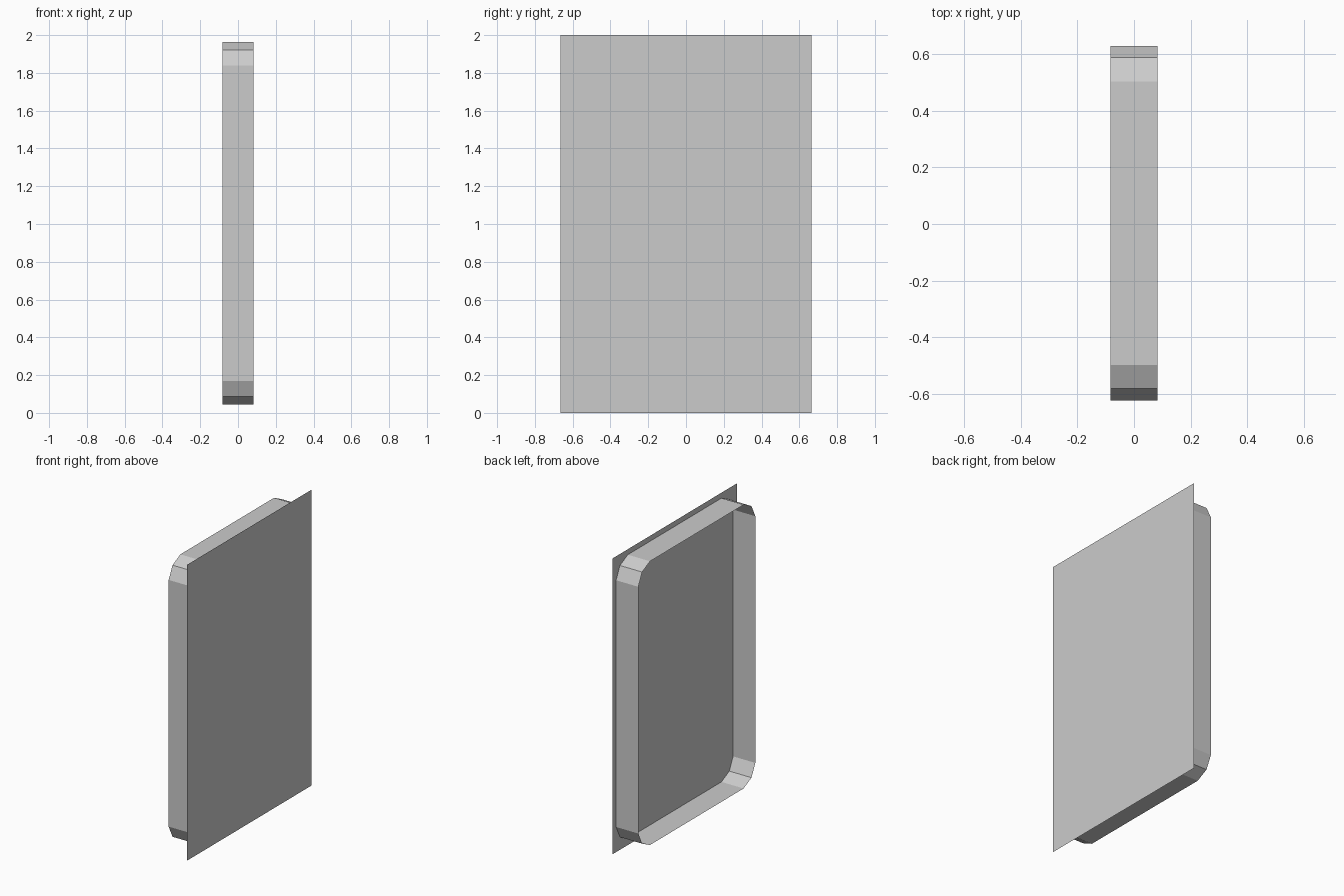
import bpy, bmesh

if "Cube" in bpy.data.objects:
    bpy.data.objects.remove(bpy.data.objects["Cube"])

DEPTH = 0.083                      # half thickness along x


def make_object(name, bm):
    mesh = bpy.data.meshes.new(name)
    bm.to_mesh(mesh)
    bm.free()
    obj = bpy.data.objects.new(name, mesh)
    bpy.context.collection.objects.link(obj)
    return obj


# Flat front panel, single sheet facing +x
bm = bmesh.new()
corners = [(-0.665, 0), (0.665, 0), (0.665, 2), (-0.665, 2)]
bm.faces.new([bm.verts.new((DEPTH, y, z)) for y, z in corners])
make_object("front_panel", bm)

# Open rim band behind the panel: rounded rectangle with two facets per corner
HALF_Y, HALF_Z, CY, CZ = 0.625, 0.959, 0.003, 1.004
corner = [(0, 0.125), (0.041, 0.041), (0.125, 0)]    # insets from the corner
outline = []
for sy, sz in [(1, 1), (-1, 1), (-1, -1), (1, -1)]:
    # reverse the corner where needed so the outline runs counter-clockwise
    points = corner if sy * sz > 0 else corner[::-1]
    outline += [(CY + sy * (HALF_Y - a), CZ + sz * (HALF_Z - b)) for a, b in points]

bm = bmesh.new()
back = [bm.verts.new((-DEPTH, y, z)) for y, z in outline]
front = [bm.verts.new((DEPTH, y, z)) for y, z in outline]
n = len(outline)
for i in range(n):
    j = (i + 1) % n
    bm.faces.new((back[i], back[j], front[j], front[i]))
make_object("rim_band", bm)
